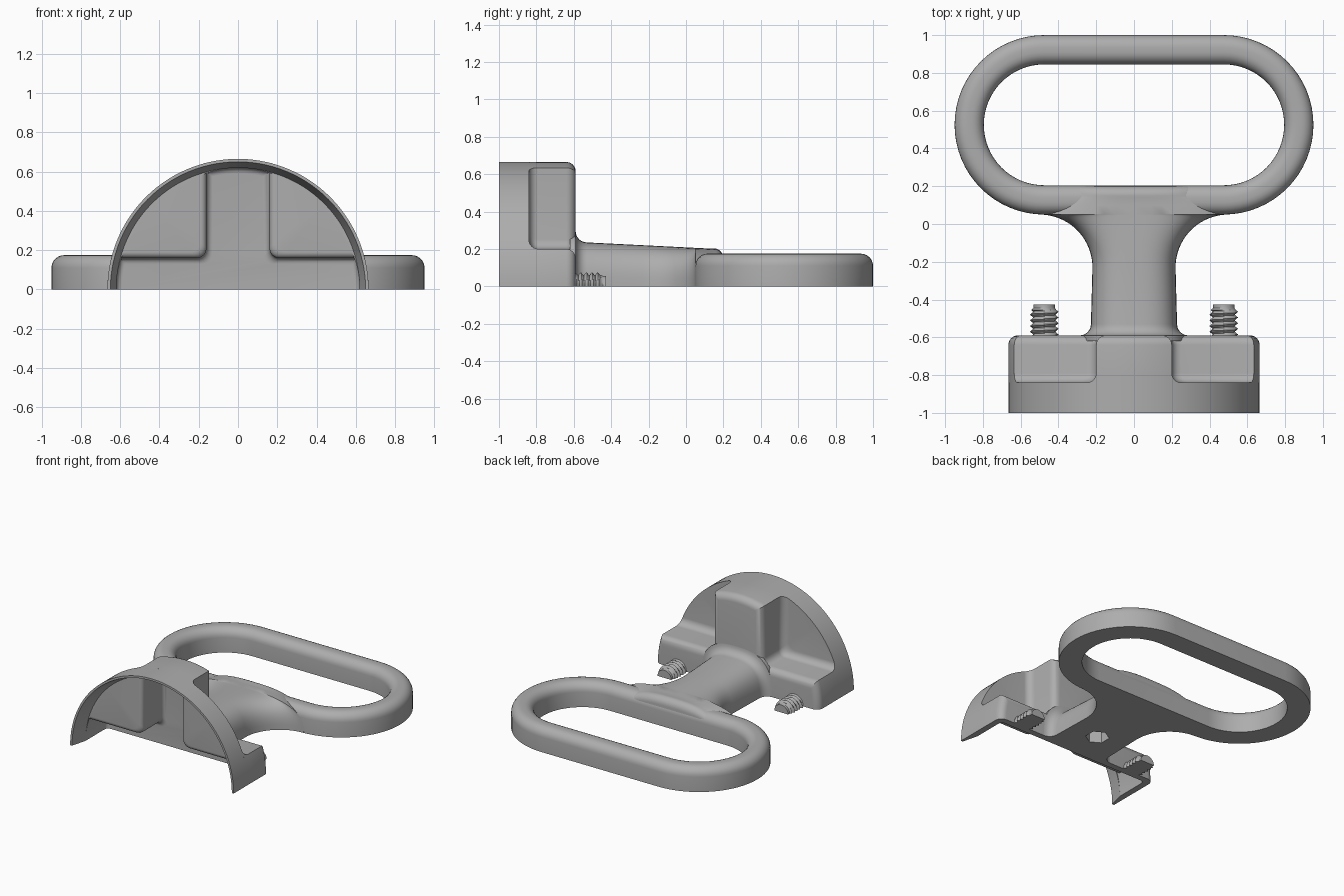
import bpy, bmesh
from math import sin, cos, asin, sqrt, pi

cube = bpy.data.objects.get("Cube")
if cube:
    bpy.data.objects.remove(cube)

grey = bpy.data.materials.new("plain_grey")
grey.use_nodes = True
GREY = (0.42, 0.42, 0.42, 1)
grey.diffuse_color = GREY
grey.node_tree.nodes["Principled BSDF"].inputs["Base Color"].default_value = GREY


def loft(name, rows, closed=False):
    """Skin rows of points. An open loft gets end caps and a flat base at z = 0;
    a closed one joins both ways."""
    bm = bmesh.new()
    vs = [[bm.verts.new(p) for p in row] for row in rows]
    n, m = len(vs), len(vs[0])
    for i in range(n if closed else n - 1):
        for j in range(m if closed else m - 1):
            a, b = vs[i], vs[(i + 1) % n]
            k = (j + 1) % m
            bm.faces.new((a[j], a[k], b[k], b[j]))
    if not closed:
        bm.faces.new(vs[0])
        bm.faces.new(vs[-1])
        bm.faces.new([r[0] for r in vs] + [r[-1] for r in reversed(vs)])
    bmesh.ops.remove_doubles(bm, verts=bm.verts, dist=0.0001)
    bmesh.ops.recalc_face_normals(bm, faces=bm.faces)
    mesh = bpy.data.meshes.new(name)
    bm.to_mesh(mesh)
    bm.free()
    ob = bpy.data.objects.new(name, mesh)
    bpy.context.collection.objects.link(ob)
    mesh.materials.append(grey)
    return ob


def smooth(ob, angle=0.6):
    bpy.ops.object.select_all(action='DESELECT')
    ob.select_set(True)
    bpy.context.view_layer.objects.active = ob
    bpy.ops.object.shade_smooth_by_angle(angle=angle)


def quarter(steps=6):
    return [pi / 2 * i / steps for i in range(steps + 1)]


# Cup: half of a round shell with a cross-shaped raised back
def cross_row(y, arm, rad):
    """Upper half of a disc cut to a cross; a wide arm gives the plain disc."""
    arm = min(arm, rad / sqrt(2))
    end = asin(arm / rad)
    r = min(0.05, rad * cos(end) - arm)
    side = [(rad * cos(end * i / 14), rad * sin(end * i / 14)) for i in range(15)]
    side += [(arm + r - r * sin(t), arm + r - r * cos(t)) for t in quarter(4)]
    side += [(rad * sin(end * i / 14), rad * cos(end * i / 14)) for i in range(14, -1, -1)]
    pts = side + [(-x, z) for x, z in reversed(side[:-1])]
    return [(x, y, z) for x, z in pts]


def cup_side(arm, rad, rim, panel, back, f):
    """Sections from the open front to the back, with rounded steps."""
    rows = [cross_row(-1, 1, rim), cross_row(panel, 1, rad)]
    rows += [cross_row(panel + f - f * cos(t), arm + f - f * sin(t), rad) for t in quarter()]
    rows += [cross_row(back - f + f * sin(t), arm - f + f * cos(t), rad - f + f * cos(t))
             for t in quarter()]
    return rows


outside = cup_side(0.2, 0.665, 0.665, -0.84, -0.59, 0.05)
inside = cup_side(0.16, 0.62, 0.65, -0.885, -0.635, 0.03)
smooth(loft("cup_shell", outside[::-1] + inside))


# Ring grip: rounded section swept round an oval path
def oval(rad, z):
    pts = []
    for s in (1, -1):
        for i in range(33):
            t = pi * i / 32 - pi / 2
            pts.append((s * (0.475 + rad * cos(t)), 0.525 + s * rad * sin(t), z))
    return pts


IN, OUT, TOP, R = 0.32, 0.475, 0.175, 0.065
section = [(IN, 0)] + [(IN + R - R * cos(t), TOP - R + R * sin(t)) for t in quarter()]
section += [(OUT - R + R * sin(t), TOP - R + R * cos(t)) for t in quarter()] + [(OUT, 0)]
smooth(loft("ring_grip", [oval(r, z) for r, z in section], closed=True))


# Neck: round-topped bar, filleted to the cup and flared to the ring
def neck_row(y, w, h, power=2.8):
    row = []
    for i in range(33):
        t = pi * i / 32
        c, s = cos(t), max(sin(t), 0)
        sign = 1 if c > 0 else -1
        row.append((sign * w * abs(c) ** (2 / power), y, h * s ** (2 / power)))
    return row


def height(y):
    return 0.235 - 0.035 * (y + 0.53) / 0.7


f = 0.06
rows = [neck_row(-0.62, 0.285, 0.295)]
rows += [neck_row(-0.59 + f - f * cos(t), 0.228 + f - f * sin(t), 0.235 + f - f * sin(t))
         for t in quarter()]
for i in range(21):
    t = pi / 2 * i / 20
    y = -0.23 + 0.28 * sin(t)
    rows.append(neck_row(y, 0.5 - 0.28 * cos(t), height(y)))
rows += [neck_row(0.1, 0.47, height(0.1)), neck_row(0.14, 0.42, height(0.14))]
rows += [neck_row(0.15 + 0.05 * sin(t), 0.4, 0.15 + 0.053 * cos(t)) for t in quarter()]
neck = loft("neck", rows)

# Blind six-sided socket in the flat underside of the neck
bpy.ops.mesh.primitive_cylinder_add(vertices=6, radius=0.08, depth=0.24, location=(0, -0.38, 0))
cutter = bpy.context.object
cutter.hide_render = True
mod = neck.modifiers.new("socket", 'BOOLEAN')
mod.operation, mod.solver, mod.object = 'DIFFERENCE', 'EXACT', cutter
bpy.context.view_layer.objects.active = neck
bpy.ops.object.modifier_apply(modifier=mod.name)
bpy.data.objects.remove(cutter)
smooth(neck)


# Screws: half rods with a helical thread and a plain tip
def screw(name, x):
    def ring(y, radius):
        angles = [pi * i / 24 for i in range(25)]
        return [(x + radius(t) * cos(t), y, radius(t) * sin(t)) for t in angles]

    def thread(y):
        def radius(t):
            phase = (y / 0.03 + t / (2 * pi)) % 1
            return 0.058 + 0.036 * min(phase, 1 - phase)
        return radius

    rows = [ring(y, thread(y)) for y in [-0.62 + 0.005 * i for i in range(34)]]
    rows += [ring(-0.445, lambda t: 0.056), ring(-0.427, lambda t: 0.056)]
    smooth(loft(name, rows), 0.5)


screw("left_screw", 0.475)
screw("right_screw", -0.475)
